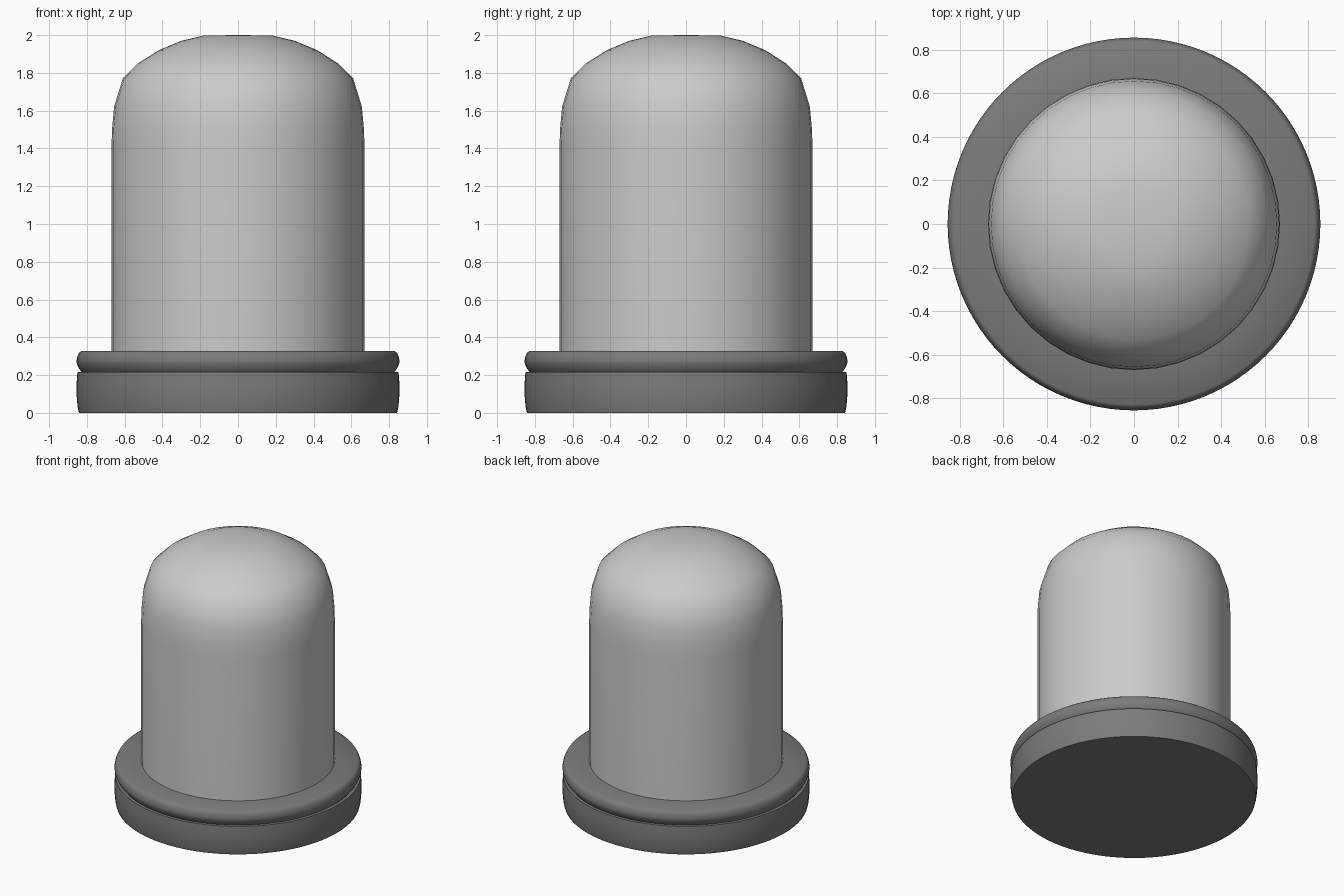
import bpy, bmesh, math

if "Cube" in bpy.data.objects:
    bpy.data.objects.remove(bpy.data.objects["Cube"])

def lathe(name, profile, sides, smooth_angle):
    """Spin an (r, z) profile around the z axis; r = 0 ends become poles."""
    bm = bmesh.new()
    verts = [bm.verts.new((r, 0, z)) for r, z in profile]
    edges = [bm.edges.new(pair) for pair in zip(verts, verts[1:])]
    bmesh.ops.spin(bm, geom=verts + edges, cent=(0, 0, 0), axis=(0, 0, 1),
                   angle=math.tau, steps=sides, use_duplicate=False)
    bmesh.ops.remove_doubles(bm, verts=bm.verts, dist=0.0005)
    bmesh.ops.recalc_face_normals(bm, faces=bm.faces)
    mesh = bpy.data.meshes.new(name)
    bm.to_mesh(mesh)
    bm.free()
    obj = bpy.data.objects.new(name, mesh)
    bpy.context.collection.objects.link(obj)
    bpy.ops.object.select_all(action='DESELECT')
    obj.select_set(True)
    bpy.context.view_layer.objects.active = obj
    bpy.ops.object.shade_smooth_by_angle(angle=math.radians(smooth_angle))
    return obj

dark = bpy.data.materials.new("dark_grey")
dark.diffuse_color = (0.2, 0.2, 0.2, 1)
dark.use_nodes = True
dark.node_tree.nodes["Principled BSDF"].inputs["Base Color"].default_value = dark.diffuse_color

# Domed cover
lathe("dome", [(0, 0.3), (0.67, 0.3), (0.67, 1.4), (0.667, 1.5), (0.656, 1.62),
               (0.61, 1.77), (0.53, 1.85), (0.42, 1.92), (0.3, 1.97),
               (0.18, 1.998), (0, 2.0)], 40, 30)

# Base plinth with slightly bowed side
base = lathe("base", [(0, 0), (0.842, 0), (0.849, 0.03), (0.855, 0.1),
                      (0.855, 0.15), (0.85, 0.217), (0.8, 0.217), (0, 0.217)], 96, 40)

# Rounded collar sitting on the plinth
collar = lathe("collar", [(0, 0.217), (0.828, 0.217), (0.842, 0.235), (0.853, 0.26),
                          (0.855, 0.275), (0.85, 0.3), (0.842, 0.318),
                          (0.828, 0.328), (0.6, 0.328), (0, 0.328)], 96, 40)

for part in (base, collar):
    part.data.materials.append(dark)
